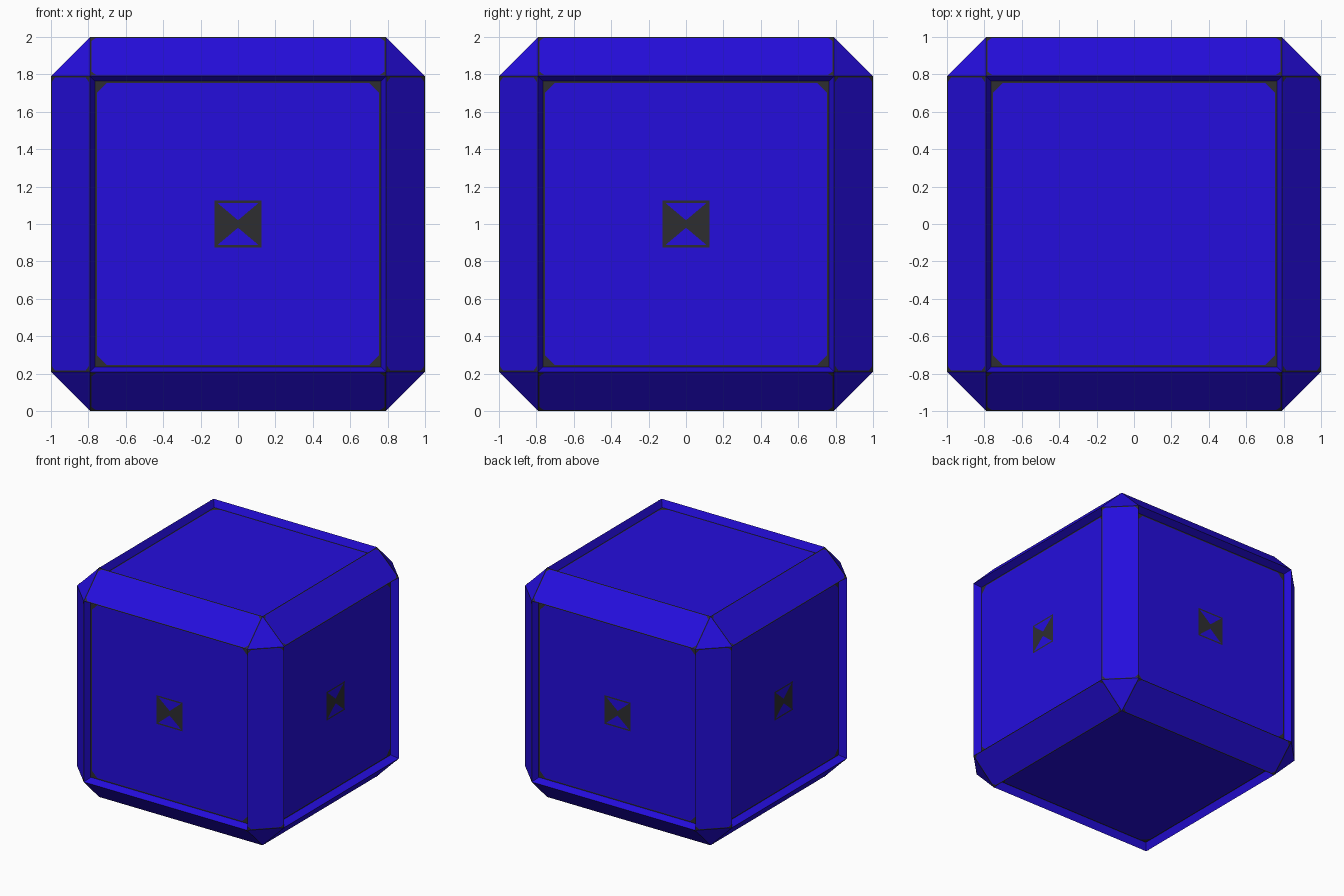
import bpy
import bmesh
import math
from mathutils import Matrix, Vector

if "Cube" in bpy.data.objects:
    bpy.data.objects.remove(bpy.data.objects["Cube"])


def material(name, colour):
    m = bpy.data.materials.new(name)
    m.diffuse_color = (*colour, 1)
    m.use_nodes = True
    m.node_tree.nodes["Principled BSDF"].inputs["Base Color"].default_value = m.diffuse_color
    return m


blue = material("deep blue", (0.018, 0.004, 0.72))
grey = material("charcoal", (0.027, 0.027, 0.03))


def add_object(name, bm, mats):
    mesh = bpy.data.meshes.new(name)
    bm.to_mesh(mesh)
    bm.free()
    for m in mats:
        mesh.materials.append(m)
    ob = bpy.data.objects.new(name, mesh)
    bpy.context.collection.objects.link(ob)
    return ob


# Chamfered cube body
CHAMFER = 0.21
bm = bmesh.new()
bmesh.ops.create_cube(bm, size=2, matrix=Matrix.Translation((0, 0, 1)))
bmesh.ops.bevel(bm, geom=bm.edges[:], offset=CHAMFER, segments=1,
                affect='EDGES', profile=0.5)
bm.normal_update()
sides = [f for f in bm.faces if max(abs(c) for c in f.normal) > 0.99]
strips = [f for f in bm.faces if len(f.verts) == 4 and f not in sides]

# Recessed side panels
bmesh.ops.inset_individual(bm, faces=sides, thickness=0.036, depth=-0.06)

# Charcoal borders around panels and chamfer strips
for faces, width in ((sides, 0.014), (strips, 0.01)):
    border = bmesh.ops.inset_individual(bm, faces=faces, thickness=width)
    for f in border["faces"]:
        f.material_index = 1
bm.normal_update()

# Small corner plates that soften the corners of the blue areas
plates = bmesh.new()
for faces, size in ((sides, 0.055), (strips, 0.025)):
    for f in faces:
        for loop in f.loops:
            co = loop.vert.co
            nxt = (loop.link_loop_next.vert.co - co).normalized() * size
            prv = (loop.link_loop_prev.vert.co - co).normalized() * size
            lift = f.normal * 0.002
            plates.faces.new([plates.verts.new(p + lift)
                              for p in (co, co + nxt, co + prv)])
add_object("cube_body", bm, [blue, grey])
add_object("corner_plates", plates, [grey])

# Bow-tie marks on the four upright sides
R = 0.125
BAR = 0.012
mark = bmesh.new()
shapes = [
    [(-R, -R), (0, -0.02), (0, 0.02), (-R, R)],
    [(R, R), (0, 0.02), (0, -0.02), (R, -R)],
    [(-R, R - BAR), (R, R - BAR), (R, R), (-R, R)],
    [(-R, -R), (R, -R), (R, BAR - R), (-R, BAR - R)],
]
for k in range(4):
    turn = Matrix.Rotation(k * math.pi / 2, 3, 'Z')
    for i, shape in enumerate(shapes):
        depth = -0.943 - 0.001 * (i // 2)
        mark.faces.new([mark.verts.new(turn @ Vector((x, depth, z + 1)))
                        for x, z in shape])
add_object("bow_tie_marks", mark, [grey])
